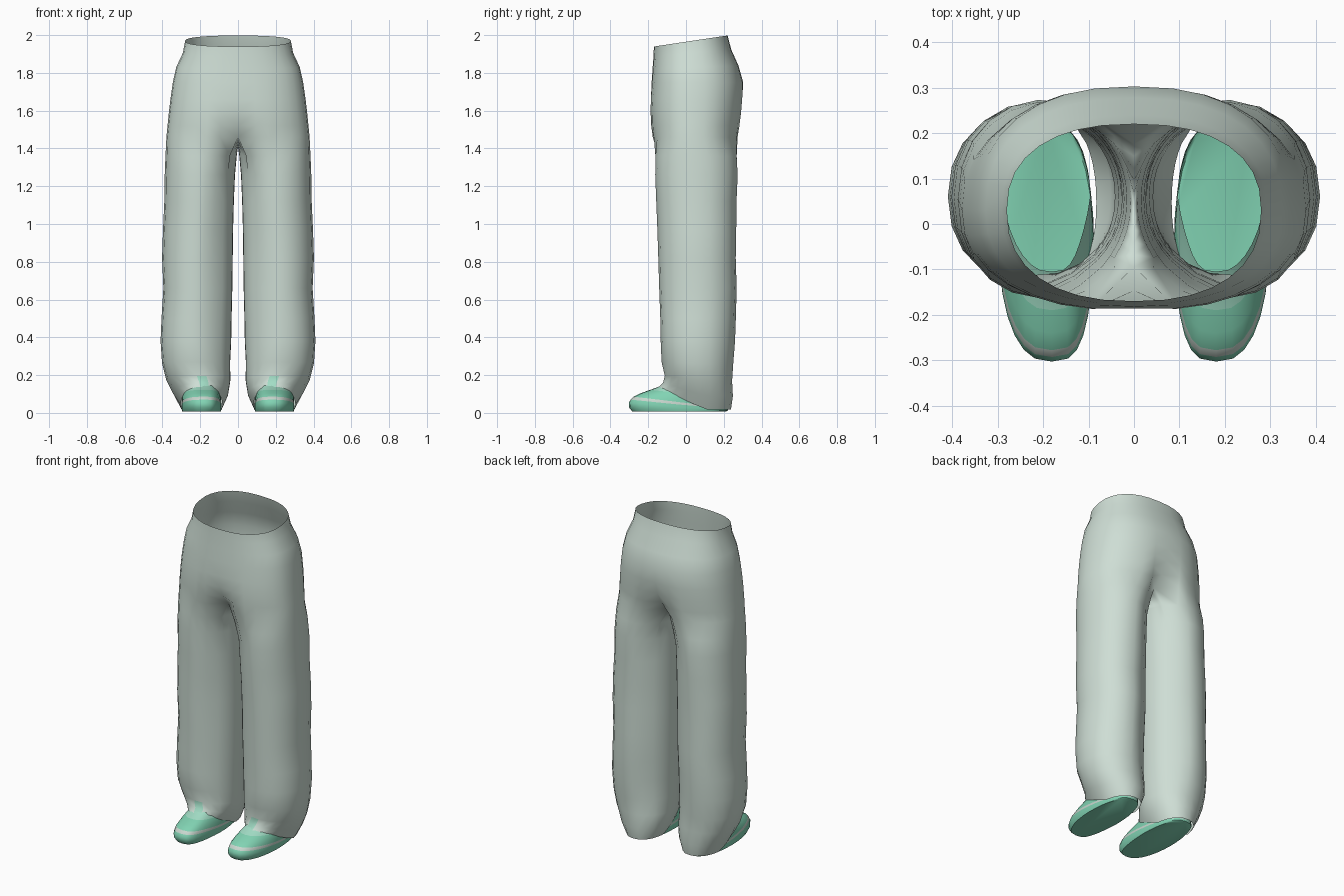
import bpy, bmesh, math
from math import sin, cos, pi, radians, exp

if "Cube" in bpy.data.objects:
    bpy.data.objects.remove(bpy.data.objects["Cube"], do_unlink=True)


def material(name, rgb):
    m = bpy.data.materials.new(name)
    m.use_nodes = True
    m.diffuse_color = (*rgb, 1)
    m.node_tree.nodes["Principled BSDF"].inputs["Base Color"].default_value = (*rgb, 1)
    return m


cloth = material("grey green cloth", (0.62, 0.73, 0.665))
green = material("sea green", (0.22, 0.65, 0.45))
mint = material("pale mint", (0.36, 0.72, 0.56))
trim = material("pale grey trim", (0.58, 0.68, 0.62))


def power(v, p):
    return math.copysign(abs(v) ** p, v)


def strip(bm, a, b, closed):
    """Join two rows of vertices with quads."""
    n = len(a)
    faces = []
    for i in range(n if closed else n - 1):
        j = (i + 1) % n
        faces.append(bm.faces.new((a[j], a[i], b[i], b[j])))
    return faces


def finish(bm, name, mats, angle):
    """Turn the left half into an object mirrored to the right."""
    mesh = bpy.data.meshes.new(name)
    bm.to_mesh(mesh)
    bm.free()
    for m in mats:
        mesh.materials.append(m)
    ob = bpy.data.objects.new(name, mesh)
    bpy.context.collection.objects.link(ob)
    mod = ob.modifiers.new("mirror", 'MIRROR')
    mod.use_clip = True
    mod.merge_threshold = 0.0005
    bpy.ops.object.select_all(action='DESELECT')
    ob.select_set(True)
    bpy.context.view_layer.objects.active = ob
    bpy.ops.object.shade_smooth_by_angle(angle=radians(angle))


OUTER, INNER, SPREAD = 17, 9, radians(140)


def hip_point(i, w, front, back, dent):
    """Point on the half waistline, from centre front round to centre back."""
    t = -pi / 2 + pi * i / (OUTER - 1)
    mid = 0.03
    x = 0 if i in (0, OUTER - 1) else w * power(cos(t), 0.85)
    r = back - mid if t > 0 else mid - front
    y = mid + r * power(sin(t), 0.85)
    return x, mid + (y - mid) * (1 - dent * exp(-(x / 0.055) ** 2))


def leg_point(i, x0, x1, front, back, z):
    """Point on a leg section, wedge-shaped inside and round at the hem."""
    if i < OUTER:
        t = -SPREAD + 2 * SPREAD * i / (OUTER - 1)
    else:
        t = SPREAD + (2 * pi - 2 * SPREAD) * (i - OUTER + 1) / (INNER + 1)
    fold = 1 + 0.01 * sin(3 * t + 7 * z)
    wedge = min(1.3, 0.8 + 1.3 * z) if cos(t) < 0 else 0.96
    return ((x0 + x1) / 2 + (x1 - x0) / 2 * power(cos(t), wedge),
            (front + back) / 2 + (back - front) / 2 * power(sin(t), 0.92) * fold)


# Trousers: height, half width, front, back, centre crease, slope
hips = [(1.968, 0.28, -0.17, 0.22, 0, 0.15), (1.905, 0.292, -0.172, 0.24, 0, 0.08),
        (1.83, 0.327, -0.177, 0.278, 0, 0.03), (1.75, 0.345, -0.182, 0.303, 0, 0),
        (1.66, 0.358, -0.19, 0.302, 0.02, 0), (1.59, 0.366, -0.192, 0.297, 0.07, 0),
        (1.52, 0.373, -0.19, 0.29, 0.2, 0), (1.46, 0.379, -0.184, 0.283, 0.42, 0)]
# Leg: height, inner x, outer x, front, back, rise towards the front
legs = [(1.36, 0.007, 0.384, -0.172, 0.277, 0), (1.26, 0.016, 0.388, -0.165, 0.272, 0),
        (1.12, 0.022, 0.39, -0.158, 0.268, 0), (0.97, 0.026, 0.397, -0.15, 0.268, 0),
        (0.82, 0.028, 0.402, -0.145, 0.265, 0), (0.66, 0.03, 0.395, -0.142, 0.268, 0),
        (0.5, 0.034, 0.405, -0.138, 0.262, 0), (0.38, 0.036, 0.41, -0.136, 0.258, 0),
        (0.26, 0.042, 0.402, -0.13, 0.25, 0.01), (0.17, 0.04, 0.38, -0.112, 0.245, 0.03),
        (0.09, 0.052, 0.343, -0.12, 0.25, 0.075), (0.018, 0.083, 0.304, -0.145, 0.24, 0.115)]

bm = bmesh.new()
previous = None
for z, w, front, back, dent, slope in hips:
    row = []
    for i in range(OUTER):
        x, y = hip_point(i, w, front, back, dent)
        row.append(bm.verts.new((x, y, z + slope * (y - 0.02))))
    if previous:
        strip(bm, previous, row, False)
    previous = row

# Crotch seam closes the last hip row into a leg opening
start, end = previous[-1].co.copy(), previous[0].co.copy()
for k in range(1, INNER + 1):
    s = k / (INNER + 1)
    p = start.lerp(end, s)
    previous.append(bm.verts.new((0, p.y, p.z - 0.05 * sin(pi * s))))

for n, (z, x0, x1, front, back, rise) in enumerate(legs):
    row = []
    for i in range(OUTER + INNER):
        x, y = leg_point(i, x0, x1, front, back, z)
        if n == 0 and i < OUTER:
            hx, hy = hip_point(i, x1, front, back, 0.4)
            x, y = x * 0.7 + hx * 0.3, y * 0.7 + hy * 0.3
        row.append(bm.verts.new((x, y, z + rise * max(0, (0.1 - y) / 0.24))))
    strip(bm, previous, row, True)
    previous = row
# Mint patch above the tongue
for f in bm.faces:
    c = f.calc_center_median()
    if 0.13 < c.z < 0.19 and c.y < -0.09 and 0.14 < c.x < 0.22:
        f.material_index = 1
finish(bm, "trousers", [cloth, mint], 60)

# Shoes: height, toe, heel, inset of the sides, rise towards the toe
POINTS = 28
levels = [(0.008, -0.285, 0.212, 0.008, 0), (0.018, -0.302, 0.222, 0, 0.012),
          (0.032, -0.303, 0.222, 0, 0.022), (0.044, -0.293, 0.222, 0.001, 0.026),
          (0.056, -0.278, 0.221, 0.003, 0.03), (0.078, -0.24, 0.22, 0.008, 0.026),
          (0.1, -0.19, 0.22, 0.014, 0.022), (0.118, -0.14, 0.22, 0.022, 0.022),
          (0.14, -0.105, 0.22, 0.03, 0.02)]
colours = [0, 0, 0, 2, 0, 0, 1, 1]
bm = bmesh.new()
previous = None
for n, (z, toe, heel, inset, rise) in enumerate(levels):
    row = []
    for i in range(POINTS):
        t = 2 * pi * i / POINTS
        y = (toe + heel) / 2 + (heel - toe) / 2 * sin(t)
        ahead = max(0, -sin(t))
        half = (0.105 - inset * (0.3 + 0.7 * ahead)) * power(cos(t), 0.7)
        x = 0.193 + half - 0.012 * ahead ** 3
        # the upper slopes down to the heel so it stays under the cloth
        drop = 0.6 * (z - 0.008) * max(0, sin(t))
        row.append(bm.verts.new((x, y, z + rise * ahead - drop)))
    if previous:
        for f in strip(bm, row, previous, True):
            f.material_index = colours[n - 1]
    else:
        bm.faces.new(row)
    previous = row
bmesh.ops.recalc_face_normals(bm, faces=bm.faces)
finish(bm, "shoes", [green, mint, trim], 45)
